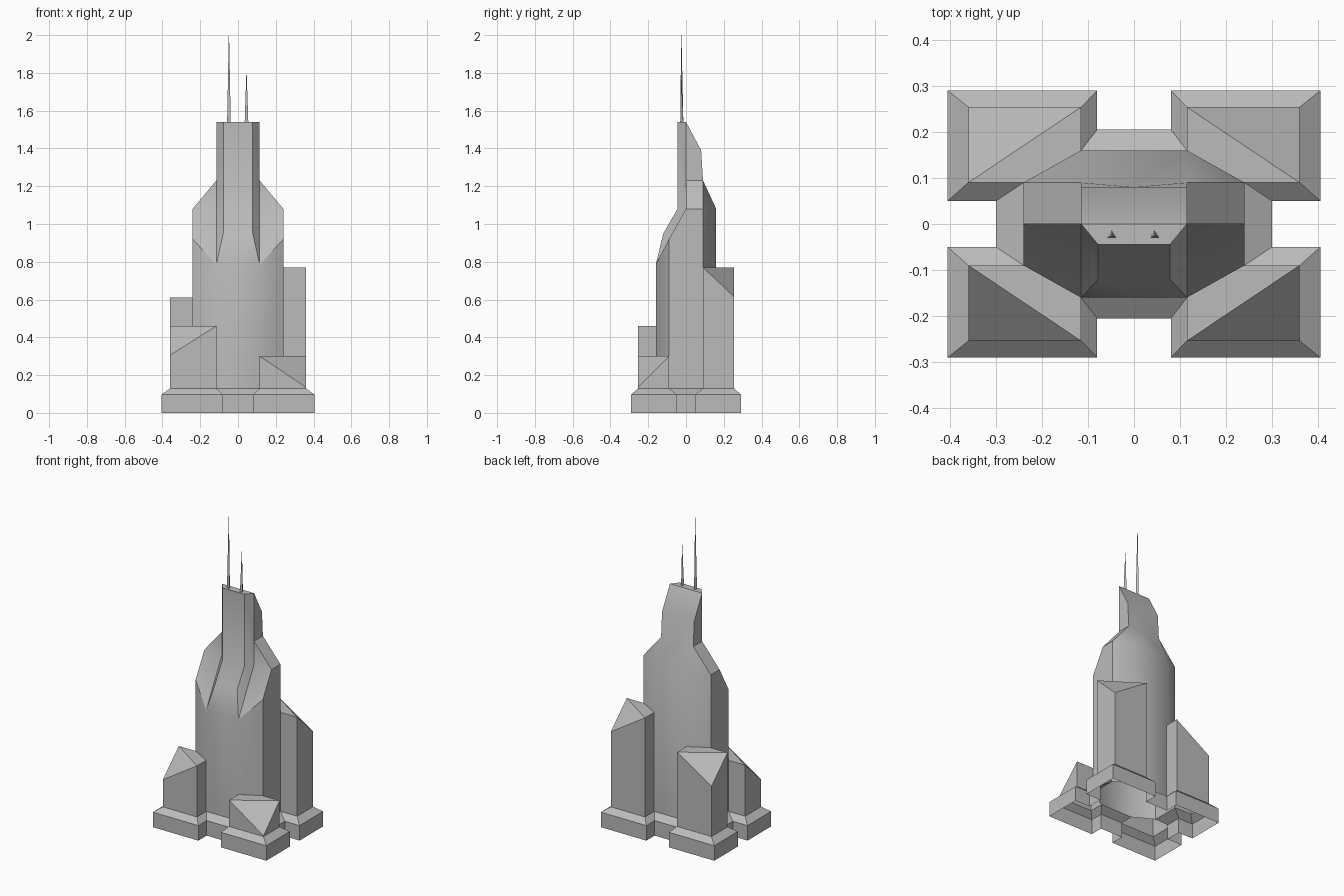
import bpy
import bmesh
import math

cube = bpy.data.objects.get("Cube")
if cube:
    bpy.data.objects.remove(cube, do_unlink=True)

stone = bpy.data.materials.new("stone_grey")
stone.use_nodes = True
GREY = (0.5, 0.5, 0.5, 1)
stone.diffuse_color = GREY
stone.node_tree.nodes["Principled BSDF"].inputs["Base Color"].default_value = GREY


def finish(name, bm, mirror=(False, False)):
    """Turn a bmesh into a shaded object, mirrored over the chosen axes."""
    bmesh.ops.recalc_face_normals(bm, faces=bm.faces)
    mesh = bpy.data.meshes.new(name)
    bm.to_mesh(mesh)
    bm.free()
    mesh.materials.append(stone)
    obj = bpy.data.objects.new(name, mesh)
    bpy.context.collection.objects.link(obj)
    bpy.ops.object.select_all(action='DESELECT')
    obj.select_set(True)
    bpy.context.view_layer.objects.active = obj
    bpy.ops.object.shade_smooth_by_angle(angle=math.radians(30))
    if any(mirror):
        mod = obj.modifiers.new("mirror", 'MIRROR')
        mod.use_axis[0], mod.use_axis[1] = mirror
    return obj


def build(name, points, faces, mirror=(False, False)):
    """Faces are written as words that list point names."""
    bm = bmesh.new()
    verts = {key: bm.verts.new(co) for key, co in points.items()}
    for face in faces:
        bm.faces.new([verts[key] for key in face.split()])
    return finish(name, bm, mirror)


# Shared plan sizes
SHAFT_X, BODY_X, TOWER_X = 0.115, 0.24, 0.36
SIDE_Y, BODY_Y, TOWER_Y = 0.09, 0.16, 0.254
SKIRT, FLOOR = 0.097, 0.13
SHOULDER, NECK, ROOF = 1.08, 1.23, 1.54
CHIN, RIB_X, RIB_Y = 0.785, 0.078, -0.045

# Podium: stepped quarter outline, upright skirt and sloped ledge
outer = [(0, 0.205), (0.08, 0.205), (0.08, 0.29), (0.405, 0.29),
         (0.405, 0.05), (0.30, 0.05), (0.30, 0)]
inner = [(0, BODY_Y), (SHAFT_X, BODY_Y), (SHAFT_X, TOWER_Y), (TOWER_X, TOWER_Y),
         (TOWER_X, SIDE_Y), (BODY_X, SIDE_Y), (BODY_X, 0)]
bm = bmesh.new()
rings = [[bm.verts.new((x, y, z)) for x, y in plan]
         for plan, z in ((outer, 0), (outer, SKIRT), (inner, FLOOR))]
for low, high in zip(rings, rings[1:]):
    for i in range(len(low) - 1):
        bm.faces.new((low[i], low[i + 1], high[i + 1], high[i]))
finish("podium", bm, (True, True))

# Main building: half, mirrored left to right
points = {
    # wall feet
    "foot_front": (0, -BODY_Y, FLOOR), "foot_a": (SHAFT_X, -BODY_Y, FLOOR),
    "foot_b": (BODY_X, -SIDE_Y, FLOOR), "foot_c": (BODY_X, SIDE_Y, FLOOR),
    "foot_d": (SHAFT_X, BODY_Y, FLOOR), "foot_back": (0, BODY_Y, FLOOR),
    # wall tops
    "chin": (0, -BODY_Y, CHIN), "top_a": (SHAFT_X, -BODY_Y, CHIN),
    "top_b": (BODY_X, -SIDE_Y, 0.92), "top_s": (BODY_X, 0, SHOULDER),
    "top_c": (BODY_X, SIDE_Y, SHOULDER), "top_d": (SHAFT_X, BODY_Y, SHOULDER),
    "top_back": (0, BODY_Y, SHOULDER),
    # neck of the shaft
    "neck_s": (SHAFT_X, 0, NECK), "neck_c": (SHAFT_X, SIDE_Y, NECK),
    "neck_back": (0, 0.085, NECK), "root": (SHAFT_X, 0, SHOULDER),
    # shaft top
    "eave": (SHAFT_X, 0.08, 1.39), "eave_back": (0, 0.08, 1.39),
    "roof_s": (SHAFT_X, 0, ROOF), "roof_mid": (0, 0, ROOF),
    "roof_rib": (RIB_X, RIB_Y, ROOF), "roof_front": (0, RIB_Y, ROOF),
    # projecting front rib
    "rib_top": (RIB_X, RIB_Y, SHOULDER), "rib_top_mid": (0, RIB_Y, SHOULDER),
    "rib_low": (RIB_X, -0.12, 0.95), "rib_low_mid": (0, -0.12, 0.95),
}
faces = [
    "foot_front foot_a top_a chin", "foot_a foot_b top_b top_a",
    "foot_b foot_c top_c top_s top_b", "foot_c foot_d top_d top_c",
    "foot_d foot_back top_back top_d",
    "top_d top_back neck_back neck_c", "top_c top_d neck_c",
    "top_s top_c neck_c neck_s", "top_s neck_s root", "top_s root top_a top_b",
    "neck_s neck_c eave roof_s", "neck_c neck_back eave_back eave",
    "eave eave_back roof_mid roof_s", "roof_s roof_mid roof_front roof_rib",
    "roof_s roof_rib rib_top root neck_s",
    "root rib_top rib_low", "root rib_low top_a",
    "roof_rib roof_front rib_top_mid rib_top",
    "rib_top rib_top_mid rib_low_mid rib_low", "rib_low rib_low_mid chin top_a",
]
build("main_building", points, faces, (True, False))


# Corner towers with a slanted cut across the outer corner
def corner_tower(name, sx, sy, top, drop):
    plan = {"a": (SHAFT_X, BODY_Y), "b": (SHAFT_X, TOWER_Y), "c": (TOWER_X, TOWER_Y),
            "d": (TOWER_X, SIDE_Y), "e": (BODY_X, SIDE_Y)}
    pts = {}
    for key, (x, y) in plan.items():
        pts[key] = (sx * x, sy * y, FLOOR)
        pts[key.upper()] = (sx * x, sy * y, top - drop if key == "c" else top)
    walls = [f"{p} {q} {q.upper()} {p.upper()}" for p, q in ("ab", "bc", "cd", "de")]
    build(name, pts, walls + ["A B D E", "B C D"])


corner_tower("front_left_tower", 1, -1, 0.30, 0.165)
corner_tower("front_right_tower", -1, -1, 0.46, 0.155)
corner_tower("back_left_tower", 1, 1, 0.77, 0.155)
corner_tower("back_right_tower", -1, 1, 0.61, 0.155)

# Three-sided masts on the roof
for name, x, tip in (("tall_mast", -0.048, 2.0), ("short_mast", 0.045, 1.8)):
    bm = bmesh.new()
    bmesh.ops.create_cone(bm, segments=3, radius1=0.011, radius2=0.001,
                          depth=tip - ROOF, cap_ends=True)
    bmesh.ops.translate(bm, verts=bm.verts, vec=(x, -0.025, (tip + ROOF) / 2))
    finish(name, bm)
